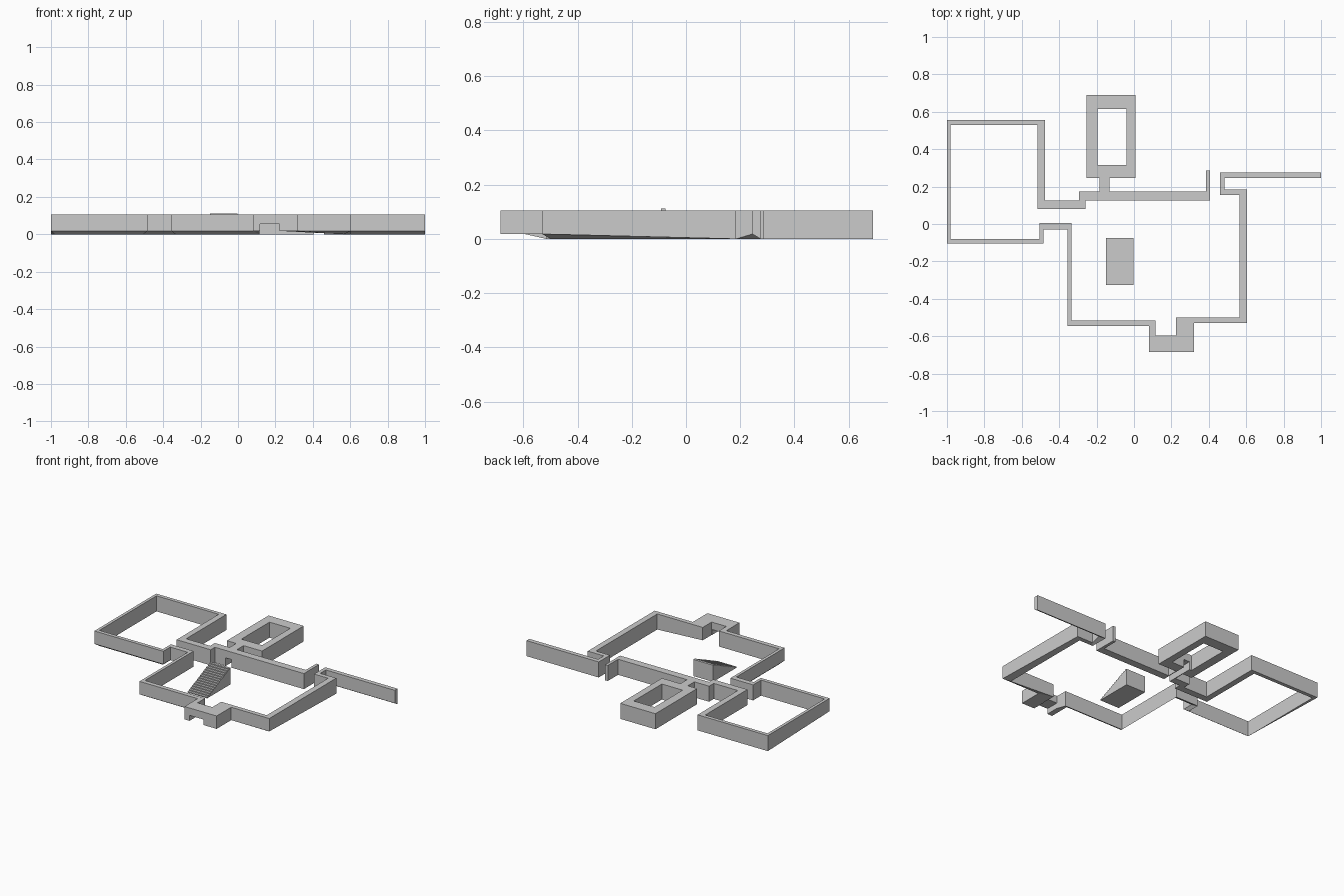
import bpy, bmesh

if "Cube" in bpy.data.objects:
    bpy.data.objects.remove(bpy.data.objects["Cube"])

H = 0.105   # wall height
U = 0.018   # raised underside along front-facing edges


def finish(bm, name):
    bmesh.ops.recalc_face_normals(bm, faces=bm.faces)
    me = bpy.data.meshes.new(name)
    bm.to_mesh(me)
    bm.free()
    ob = bpy.data.objects.new(name, me)
    bpy.context.collection.objects.link(ob)
    return ob


def wall(name, sections, closed=False):
    """Sweep a wall through corners (outer x, y, inner x, y, outer z, inner z)."""
    bm = bmesh.new()
    rings = []
    for ox, oy, ix, iy, oz, iz in sections:
        rings.append([bm.verts.new(p) for p in
                      ((ox, oy, oz), (ix, iy, iz), (ix, iy, H), (ox, oy, H))])
    pairs = list(zip(rings, rings[1:]))
    if closed:
        pairs.append((rings[-1], rings[0]))
    else:
        bm.faces.new(rings[0])
        bm.faces.new(rings[-1])
    for a, b in pairs:
        for i in range(4):
            j = (i + 1) % 4
            bm.faces.new((a[i], a[j], b[j], b[i]))
    return finish(bm, name)


def box(name, x0, x1, y0, y1, z0, z1):
    bm = bmesh.new()
    bmesh.ops.create_cube(bm, size=1)
    for v in bm.verts:
        v.co = (x1 if v.co.x > 0 else x0, y1 if v.co.y > 0 else y0, z1 if v.co.z > 0 else z0)
    return finish(bm, name)


def cut(ob, cutter):
    m = ob.modifiers.new("doorway", 'BOOLEAN')
    m.operation = 'DIFFERENCE'
    m.solver = 'EXACT'
    m.object = cutter
    bpy.context.view_layer.objects.active = ob
    bpy.ops.object.modifier_apply(modifier=m.name)


# one continuous wall round the side room, the courtyard and the entrance alcove
main_wall = wall("main_wall", [
    (.385, .285, .405, .285, 0, 0), (.385, .175, .405, .125, 0, 0),
    (-.295, .175, -.26, .125, 0, 0), (-.295, .125, -.26, .08, 0, 0),
    (-.475, .125, -.515, .08, 0, 0), (-.475, .555, -.515, .53, 0, 0),
    (-1, .555, -.98, .53, 0, 0), (-1, -.105, -.98, -.08, U, 0),
    (-.485, -.105, -.505, -.08, U, 0), (-.485, -.03, -.505, .005, U, 0),
    (-.355, -.03, -.335, .005, U, 0), (-.355, -.545, -.335, -.515, U, 0),
    (.08, -.545, .115, -.515, U, 0), (.08, -.685, .115, -.595, U, U),
    (.32, -.685, .225, -.595, U, U), (.32, -.53, .225, -.5, U, U),
    (.605, -.53, .565, -.5, U, 0), (.605, .185, .565, .155, 0, 0),
    (.485, .185, .46, .155, 0, 0), (.485, .245, .46, .275, U, 0),
    (1, .245, 1, .275, U, 0)])

# thick-walled back room and the passage to it
back_room = wall("back_room_wall", [
    (-.255, .245, -.195, .315, 0, 0), (.008, .245, -.04, .315, 0, 0),
    (.008, .69, -.04, .615, 0, 0), (-.255, .69, -.195, .615, 0, 0)], closed=True)
passage = box("passage", -.185, -.13, .175, .245, 0, H)

# doorways: through the passage, and through the entrance alcove
door = box("passage_cutter", -.18, -.135, .1, .34, -.05, .055)
for ob in (main_wall, passage, back_room):
    cut(ob, door)
entrance = box("entrance_cutter", .117, .223, -.8, -.58, -.05, .055)
cut(main_wall, entrance)
for c in (door, entrance):
    bpy.data.objects.remove(c, do_unlink=True)

# solid staircase in the courtyard, rising to the back
N, Y0, Y1, TOP = 15, -.325, -.075, .112
bm = bmesh.new()
profile = [(Y0, 0)]
for i in range(N):
    z = TOP * (i + 1) / N
    profile += [(Y0 + (Y1 - Y0) * i / N, z), (Y0 + (Y1 - Y0) * (i + 1) / N, z)]
profile.append((Y1, 0))
face = bm.faces.new([bm.verts.new((-.15, y, z)) for y, z in profile])
ext = bmesh.ops.extrude_face_region(bm, geom=[face], use_keep_orig=True)
for g in ext["geom"]:
    if isinstance(g, bmesh.types.BMVert):
        g.co.x = -.003
finish(bm, "staircase")
